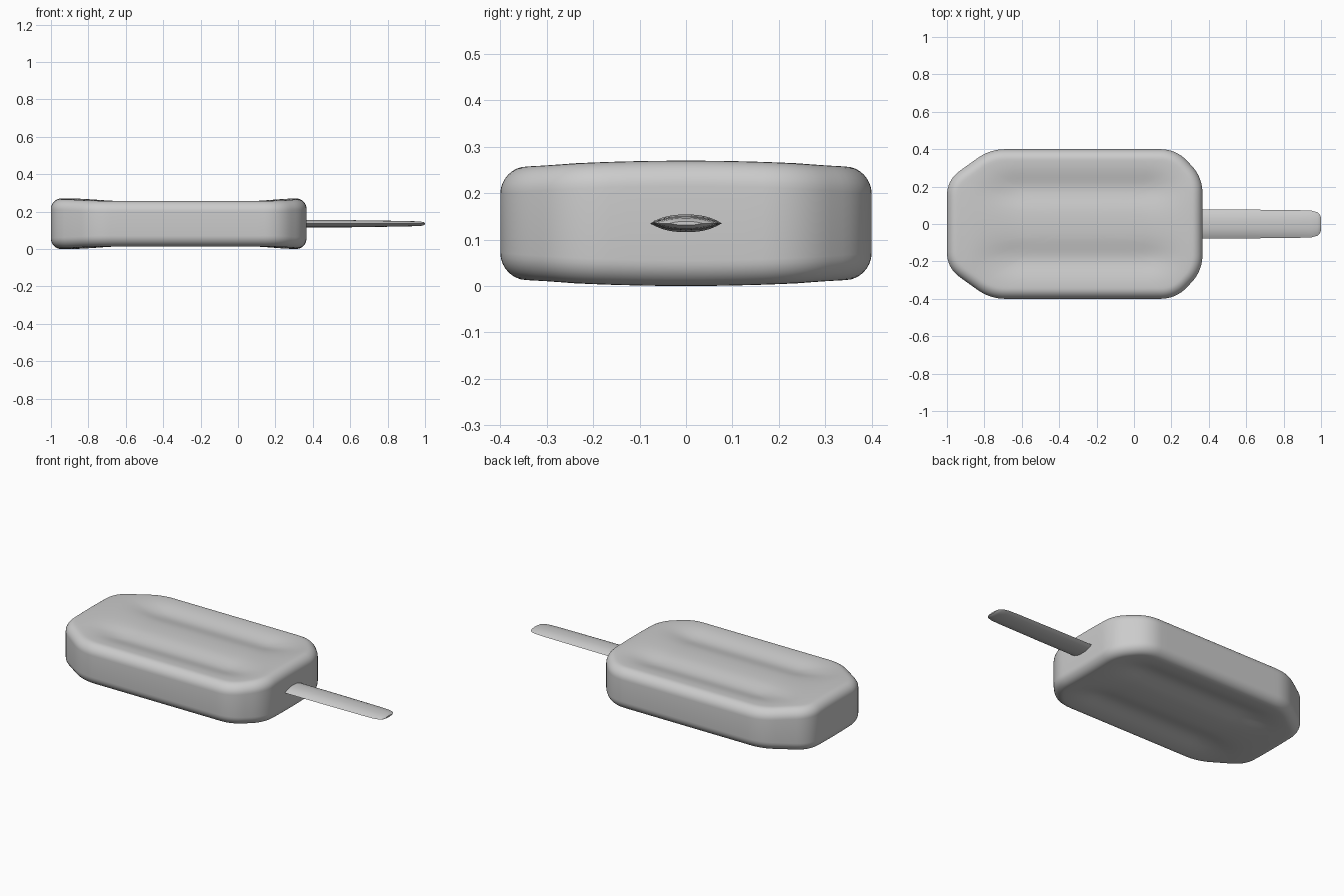
import bpy, bmesh, math
from mathutils import Vector

cube = bpy.data.objects.get("Cube")
if cube:
    bpy.data.objects.remove(cube, do_unlink=True)

MID = 0.135  # height of the symmetry plane

grey = bpy.data.materials.new("plain_grey")
grey.use_nodes = True
colour = (0.6, 0.6, 0.6, 1)
grey.diffuse_color = colour
grey.node_tree.nodes["Principled BSDF"].inputs["Base Color"].default_value = colour


def smooth(a, b, v):
    t = min(1, max(0, (v - a) / (b - a)))
    return t * t * (3 - 2 * t)


def rounded_outline(corners, cut, steps=8, spacing=0.04):
    """Closed polygon with curved corners and evenly divided edges."""
    pts = []
    n = len(corners)
    for i, c in enumerate(corners):
        prev, nxt = corners[i - 1], corners[(i + 1) % n]
        a = c + (prev - c).normalized() * cut
        b = c + (nxt - c).normalized() * cut
        for k in range(steps + 1):
            t = k / steps
            pts.append(a * (1 - t) ** 2 + c * 2 * t * (1 - t) + b * t * t)
        end = nxt + (c - nxt).normalized() * cut
        div = max(1, int((end - b).length / spacing))
        pts += [b.lerp(end, k / div) for k in range(1, div)]
    return pts


def build(name, rings, caps=True):
    """Skin a list of equal-length rings of points."""
    bm = bmesh.new()
    loops = [[bm.verts.new(p) for p in ring] for ring in rings]
    n = len(loops[0])
    for a, b in zip(loops, loops[1:]):
        for i in range(n):
            j = (i + 1) % n
            bm.faces.new((a[i], a[j], b[j], b[i]))
    if caps:
        bm.faces.new(loops[0])
        bm.faces.new(loops[-1])
    bmesh.ops.recalc_face_normals(bm, faces=bm.faces)
    mesh = bpy.data.meshes.new(name)
    bm.to_mesh(mesh)
    bm.free()
    mesh.materials.append(grey)
    ob = bpy.data.objects.new(name, mesh)
    bpy.context.collection.objects.link(ob)
    bpy.ops.object.select_all(action="DESELECT")
    ob.select_set(True)
    bpy.context.view_layer.objects.active = ob
    bpy.ops.object.shade_smooth_by_angle(angle=math.radians(50))
    return ob


# Frozen bar: rounded slab with a sunken panel and two long grooves per face
def half_thickness(x, y):
    h = 0.135 - 0.016 * (y / 0.4) ** 2
    along = smooth(-0.9, -0.6, x) * (1 - smooth(0.05, 0.32, x))
    groove = math.exp(-((abs(y) - 0.19) / 0.085) ** 2)
    return h - along * (0.014 * (1 - smooth(0.1, 0.38, abs(y))) + 0.02 * groove)


half = [Vector(p) for p in ((-1, 0.235), (-0.77, 0.4), (0.225, 0.4), (0.366, 0.25))]
corners = half + [Vector((p.x, -p.y)) for p in reversed(half)]
outline = rounded_outline(corners, 0.085)
count = len(outline)
normals = []
for i in range(count):
    d = (outline[(i + 1) % count] - outline[i - 1]).normalized()
    normals.append(Vector((-d.y, d.x)))

R = 0.055  # edge rounding
upper = []
for k in range(9):
    a = math.pi / 2 * k / 8
    ring = []
    for p, nrm in zip(outline, normals):
        q = p - nrm * R * (1 - math.cos(a))
        ring.append((q.x, q.y, half_thickness(q.x, q.y) - R * (1 - math.sin(a))))
    upper.append(ring)
rim = [Vector(p[:2]) for p in upper[-1]]
for k in range(1, 33):
    s = 1 - k / 32.2
    ring = []
    for p in rim:
        x, y = -0.32 + (p.x + 0.32) * s, p.y * s
        ring.append((x, y, half_thickness(x, y)))
    upper.append(ring)
rings = [[(x, y, MID - z) for x, y, z in r] for r in reversed(upper)]
rings += [[(x, y, MID + z) for x, y, z in r] for r in upper]
build("frozen_bar", rings)

# Stick: lens-shaped section, tapering to a rounded tip
stick = []
for x, w, h in ((0.2, 0.078, 0.019), (0.6, 0.077, 0.019), (0.88, 0.074, 0.015),
                (0.95, 0.071, 0.013), (0.98, 0.063, 0.011), (0.993, 0.052, 0.008), (1, 0.035, 0.004)):
    ring = []
    for side in (1, -1):
        for k in range(12):
            u = side * (1 - k / 6)
            ring.append((x, u * w, MID + side * h * (1 - abs(u) ** 2.5)))
    stick.append(ring)
build("stick", stick)
